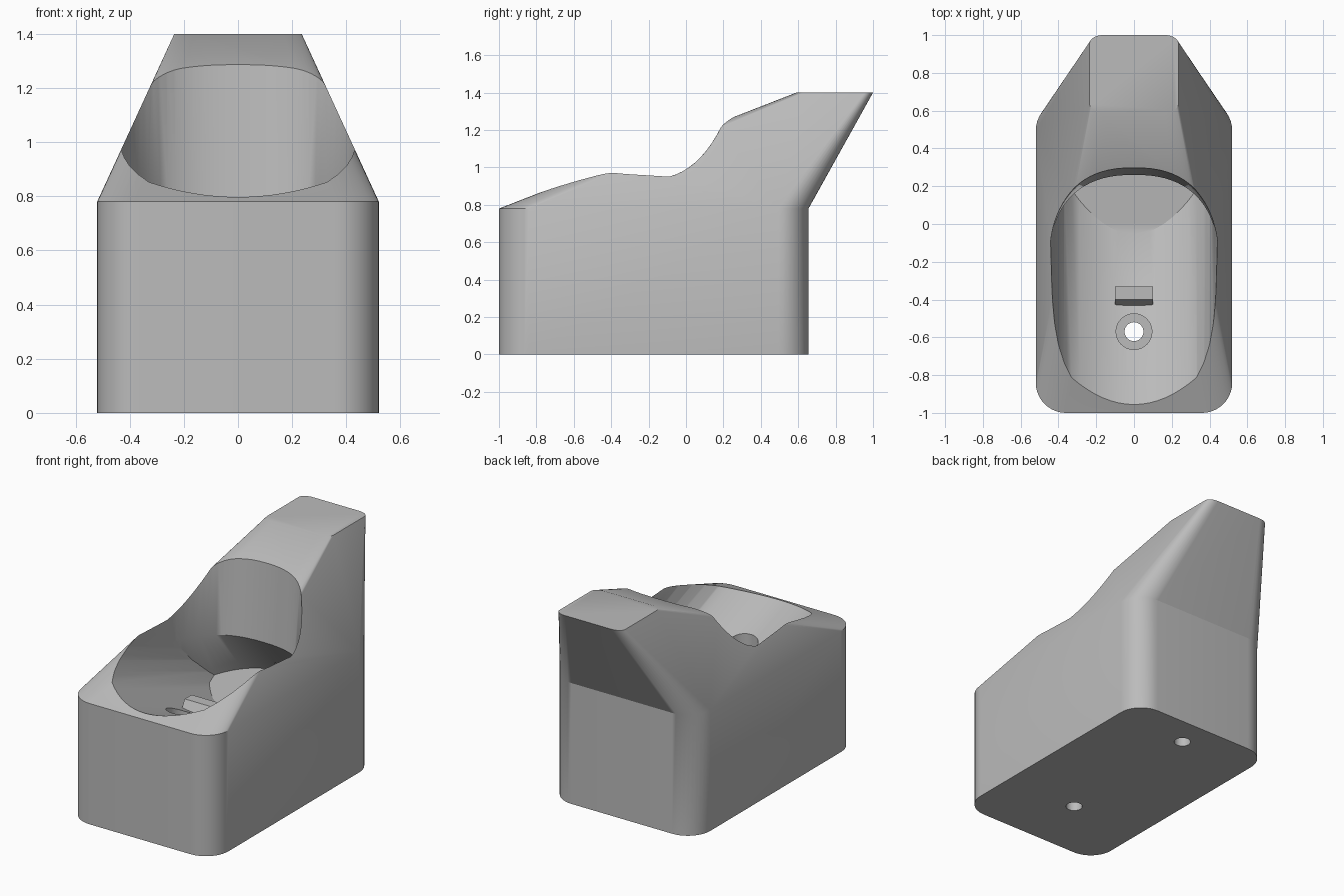
import bpy, bmesh, math

if "Cube" in bpy.data.objects:
    bpy.data.objects.remove(bpy.data.objects["Cube"])

grey = bpy.data.materials.new("plain grey")
grey.diffuse_color = (0.5, 0.5, 0.5, 1)
grey.use_nodes = True
grey.node_tree.nodes["Principled BSDF"].inputs["Base Color"].default_value = grey.diffuse_color


def loft(name, rings):
    """Closed solid skinned through rings of equal point count."""
    bm = bmesh.new()
    vs = [[bm.verts.new(p) for p in ring] for ring in rings]
    n = len(vs[0])
    for a, b in zip(vs, vs[1:]):
        for i in range(n):
            j = (i + 1) % n
            bm.faces.new((a[i], a[j], b[j], b[i]))
    bm.faces.new(vs[0][::-1])
    bm.faces.new(vs[-1])
    bmesh.ops.recalc_face_normals(bm, faces=bm.faces)
    me = bpy.data.meshes.new(name)
    bm.to_mesh(me)
    bm.free()
    me.materials.append(grey)
    ob = bpy.data.objects.new(name, me)
    bpy.context.collection.objects.link(ob)
    return ob


def combine(target, tool, operation):
    mod = target.modifiers.new(operation.lower(), 'BOOLEAN')
    mod.operation, mod.object, mod.solver = operation, tool, 'EXACT'
    bpy.context.view_layer.objects.active = target
    bpy.ops.object.modifier_apply(modifier=mod.name)
    bpy.data.objects.remove(tool)


def rounded_rect(hx, y0, y1, rx, ry, z, steps=10):
    pts = []
    for k, (sx, cy) in enumerate([(1, y1 - ry), (-1, y1 - ry), (-1, y0 + ry), (1, y0 + ry)]):
        for i in range(steps + 1):
            a = math.pi / 2 * (k + i / steps)
            pts.append((sx * (hx - rx) + rx * math.cos(a), cy + ry * math.sin(a), z))
    return pts


def pocket_ring(back, width, height):
    """Pocket outline: rounded at the back, open past the front."""
    pts = []
    for i in range(41):
        a = math.pi * i / 40
        c, s = math.cos(a), math.sin(a)
        x = width * math.copysign(abs(c) ** (2 / 2.4), c)
        y = -0.2 + (back + 0.2) * abs(s) ** (2 / 2.4)
        pts.append((x, y, height(y)))
    pts += [(-0.5, -1.3, height(-1.3)), (0.5, -1.3, height(-1.3))]
    return pts


def cylinder(name, r, y, z0, z1):
    return loft(name, [[(r * math.cos(math.tau * i / 32), y + r * math.sin(math.tau * i / 32), z)
                        for i in range(32)] for z in (z0, z1)])


# Body: straight base, then a tapered neck leaning backwards
body = loft("stand_body", [
    rounded_rect(0.52, -1.0, 0.655, 0.16, 0.16, 0.0),
    rounded_rect(0.52, -1.0, 0.655, 0.16, 0.16, 0.78),
    rounded_rect(0.235, 0.59, 1.0, 0.07, 0.045, 1.4)])

# Pocket: steep back wall above, undercut below
pocket = loft("pocket_cutter", [
    pocket_ring(0.50, 0.44, lambda y: 0.455 + 0.09 * y),
    pocket_ring(0.26, 0.445, lambda y: 0.79),
    pocket_ring(0.31, 0.455, lambda y: 1.45)])

# Trough: curved floor sloping down towards the back
half = [(0.33 * i / 8, 0.11 * (i / 8) ** 2) for i in range(9)]
half += [(0.37, 0.17), (0.40, 0.236), (0.42, 0.31), (0.435, 0.41), (0.45, 0.58), (0.47, 0.9), (0.5, 2.5)]
section = [(-x, f) for x, f in half[:0:-1]] + half
trough = loft("trough_cutter", [
    [(x, y, 0.797 - 0.384 * (y + 0.955) + f) for x, f in section] for y in (-1.4, 1.2)])
combine(pocket, trough, 'INTERSECT')
combine(body, pocket, 'DIFFERENCE')

# Screw and cable holes, with a counterbore at the front
combine(body, cylinder("front_hole", 0.05, -0.57, -0.1, 0.9), 'DIFFERENCE')
combine(body, cylinder("counterbore", 0.095, -0.57, 0.58, 0.9), 'DIFFERENCE')
combine(body, cylinder("rear_hole", 0.05, 0.46, -0.1, 0.58), 'DIFFERENCE')

# Locating tab on the trough floor
tab = loft("locating_tab", [
    [(-0.1, y, z), (0.1, y, z), (0.1, -0.33, z), (-0.1, -0.33, z)]
    for y, z in ((-0.49, 0.5), (-0.40, 0.65))])
combine(body, tab, 'UNION')

bpy.ops.object.select_all(action='DESELECT')
body.select_set(True)
bpy.context.view_layer.objects.active = body
bpy.ops.object.shade_smooth_by_angle(angle=math.radians(28))
